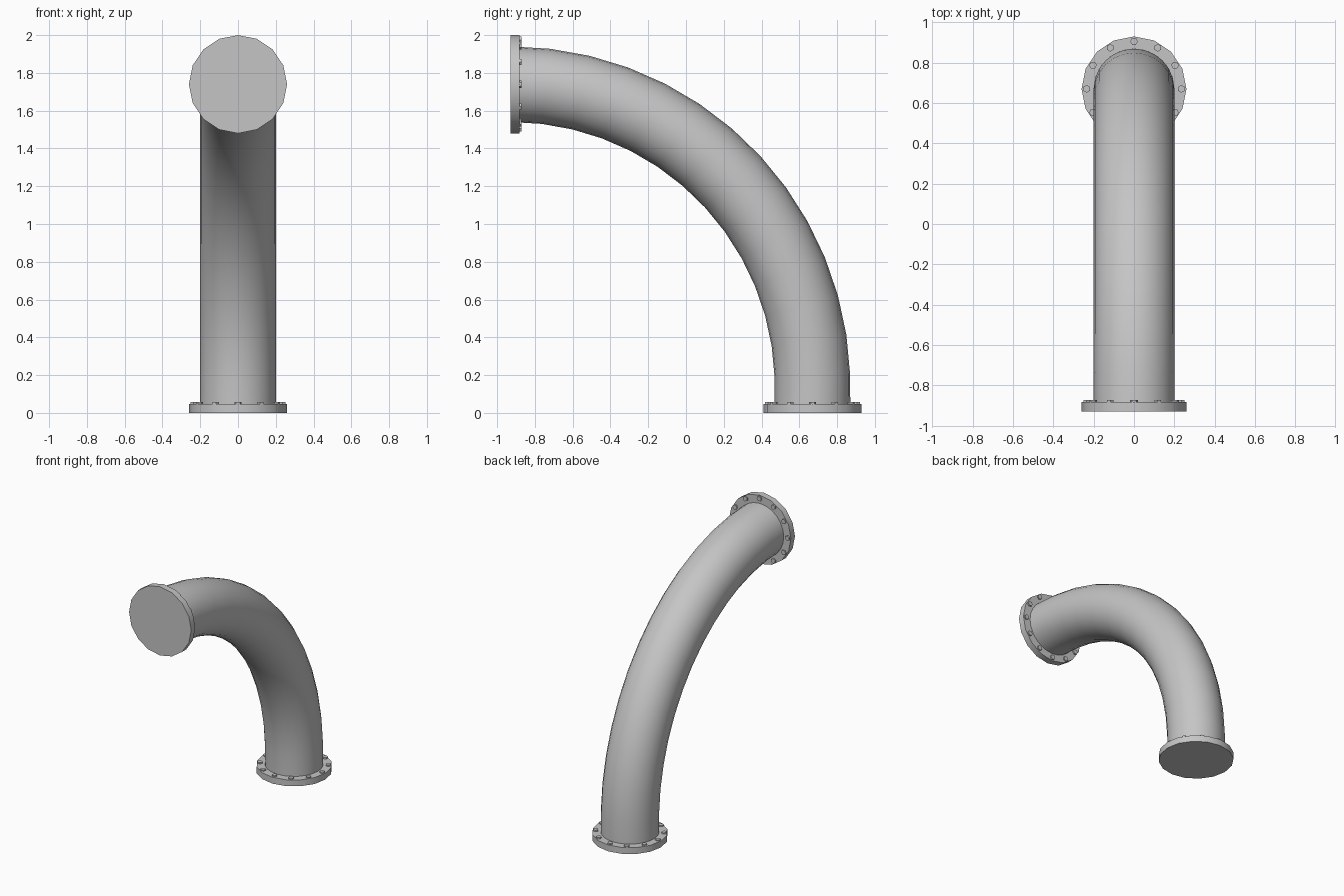
import bpy, bmesh
from math import sin, cos, pi, radians
from mathutils import Matrix, Vector

if "Cube" in bpy.data.objects:
    bpy.data.objects.remove(bpy.data.objects["Cube"], do_unlink=True)

PIPE_R, FLANGE_R, THICK = 0.2, 0.26, 0.048
BEND_R, STRAIGHT = 1.6, 0.14
BASE_Y, FRONT_Y = 0.67, -0.93

steel = bpy.data.materials.new("grey_steel")
steel.use_nodes = True
GREY = (0.56, 0.56, 0.56, 1)
steel.diffuse_color = GREY
steel.node_tree.nodes["Principled BSDF"].inputs["Base Color"].default_value = GREY


def finish(name, bm, smooth_angle):
    bmesh.ops.recalc_face_normals(bm, faces=bm.faces[:])
    mesh = bpy.data.meshes.new(name)
    bm.to_mesh(mesh)
    bm.free()
    mesh.materials.append(steel)
    obj = bpy.data.objects.new(name, mesh)
    bpy.context.collection.objects.link(obj)
    bpy.ops.object.select_all(action="DESELECT")
    obj.select_set(True)
    bpy.context.view_layer.objects.active = obj
    bpy.ops.object.shade_smooth_by_angle(angle=radians(smooth_angle))
    return obj


def bent_pipe(sides=24, steps=14):
    # Rings swept up a short straight and round a quarter bend, capped at both ends
    bm = bmesh.new()
    stations = [(Vector((0, BASE_Y, 0.004)), 0)]
    for i in range(steps):
        a = radians(2 + 88 * i / (steps - 1))
        centre = Vector((0, FRONT_Y + BEND_R * cos(a), STRAIGHT + BEND_R * sin(a)))
        stations.append((centre, a))
    stations[-1][0].y += 0.004
    rings = []
    for centre, a in stations:
        out = Vector((0, cos(a), sin(a)))
        rings.append([bm.verts.new(centre + PIPE_R * (
            Vector((1, 0, 0)) * cos(t) + out * sin(t)))
            for t in (2 * pi * k / sides for k in range(sides))])
    for low, high in zip(rings, rings[1:]):
        for k in range(sides):
            n = (k + 1) % sides
            bm.faces.new((low[k], low[n], high[n], high[k]))
    bm.faces.new(rings[0])
    bm.faces.new(rings[-1])
    return finish("bent_pipe", bm, 40)


def disc(bm, radius, depth, sides, matrix):
    bmesh.ops.create_cone(bm, cap_ends=True, segments=sides, radius1=radius,
                          radius2=radius, depth=depth, matrix=matrix)


def end_fitting(prefix, place):
    # Flange plate with its outer face at local z = 0
    bm = bmesh.new()
    disc(bm, FLANGE_R, THICK, 16, place @ Matrix.Translation((0, 0, THICK / 2)))
    finish(prefix + "_flange", bm, 30)
    # Ring of twelve hexagonal bolt heads on the inner face
    bm = bmesh.new()
    for i in range(12):
        spin = Matrix.Rotation(i * pi / 6, 4, "Z")
        disc(bm, 0.019, 0.02, 6,
             place @ spin @ Matrix.Translation((0.235, 0, THICK)))
    finish(prefix + "_bolts", bm, 20)


bent_pipe()
end_fitting("base", Matrix.Translation((0, BASE_Y, 0)))
end_fitting("front", Matrix.Translation((0, FRONT_Y, STRAIGHT + BEND_R))
            @ Matrix.Rotation(-pi / 2, 4, "X"))
